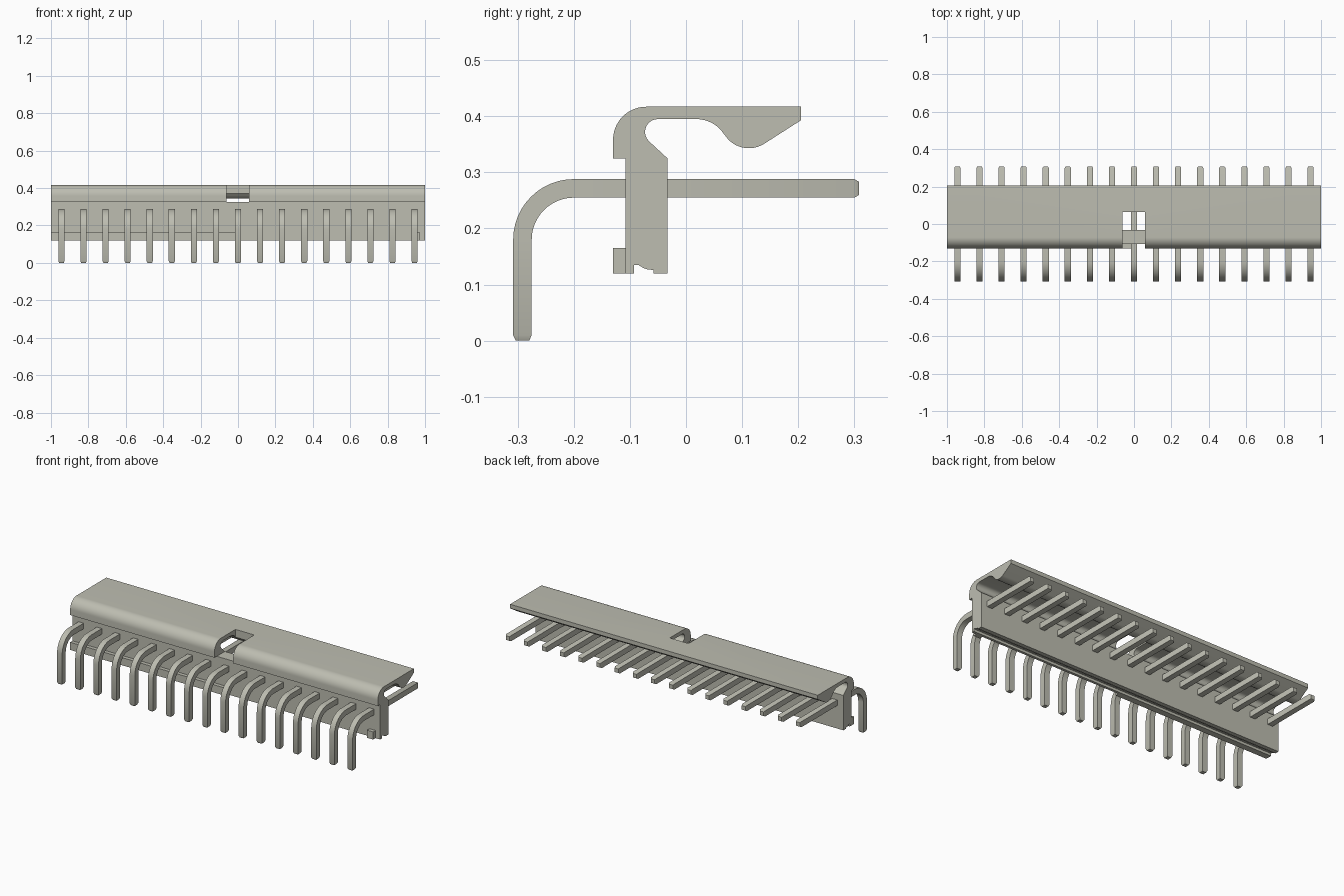
import bpy, bmesh
from math import sin, cos, pi, radians

cube = bpy.data.objects.get("Cube")
if cube:
    bpy.data.objects.remove(cube, do_unlink=True)

grey = bpy.data.materials.new("warm_grey")
grey.use_nodes = True
colour = (0.51, 0.51, 0.44, 1)
grey.diffuse_color = colour
grey.node_tree.nodes["Principled BSDF"].inputs["Base Color"].default_value = colour


def make_object(name, bm):
    bmesh.ops.recalc_face_normals(bm, faces=bm.faces)
    mesh = bpy.data.meshes.new(name)
    bm.to_mesh(mesh)
    bm.free()
    mesh.materials.append(grey)
    obj = bpy.data.objects.new(name, mesh)
    bpy.context.collection.objects.link(obj)
    return obj


def activate(obj):
    bpy.ops.object.select_all(action='DESELECT')
    obj.select_set(True)
    bpy.context.view_layer.objects.active = obj


def smooth(obj):
    activate(obj)
    bpy.ops.object.shade_smooth_by_angle(angle=radians(30))


def extrude_x(name, profile, x0, x1):
    """Extrude a (y, z) outline along x."""
    bm = bmesh.new()
    face = bm.faces.new([bm.verts.new((x0, y, z)) for y, z in profile])
    ext = bmesh.ops.extrude_face_region(bm, geom=[face])
    moved = [v for v in ext["geom"] if isinstance(v, bmesh.types.BMVert)]
    bmesh.ops.translate(bm, verts=moved, vec=(x1 - x0, 0, 0))
    return make_object(name, bm)


def box(name, x0, x1, y0, y1, z0, z1):
    return extrude_x(name, [(y0, z0), (y1, z0), (y1, z1), (y0, z1)], x0, x1)


def arc(cy, cz, r, a0, a1, n=10):
    angles = [radians(a0 + (a1 - a0) * i / n) for i in range(n + 1)]
    return [(cy + r * cos(a), cz + r * sin(a)) for a in angles]


# Housing: upright wall, curled hood and clamping bump in one outline
outline = [(-0.108, 0.12), (-0.093, 0.12), (-0.093, 0.135), (-0.085, 0.135),
           (-0.075, 0.129), (-0.068, 0.127), (-0.058, 0.126), (-0.058, 0.12),
           (-0.033, 0.12), (-0.033, 0.325)]
outline += arc(-0.05, 0.372, 0.023, 225, 90)
outline += arc(0.018, 0.335, 0.06, 90, 45)
outline += arc(0.112, 0.394, 0.051, 225, 303)
outline += [(0.205, 0.393), (0.205, 0.417)]
outline += arc(-0.071, 0.358, 0.059, 90, 180, 14)
outline += [(-0.13, 0.325), (-0.108, 0.325)]
housing = extrude_x("housing", outline, -1, 1)

# Key slot through the hood
cutter = box("slot_cutter", -0.062, 0.06, -0.2, 0.065, 0.3249, 0.5)
cutter.hide_render = True
cut = housing.modifiers.new("slot", 'BOOLEAN')
cut.object = cutter
cut.operation = 'DIFFERENCE'
cut.solver = 'EXACT'
activate(housing)
bpy.ops.object.modifier_apply(modifier=cut.name)
bpy.data.objects.remove(cutter, do_unlink=True)
smooth(housing)

# Front foot rail and the small end stop
box("foot_rail", -1, 0.015, -0.13, -0.107, 0.12, 0.165)
box("end_stop", 0.93, 0.97, -0.13, -0.107, 0.12, 0.165)


# Bent square pins with tapered tips
HALF = 0.0165


def pin(name, x):
    # each ring: centre y, centre z, direction of its outer side, half width
    rings = [(-0.2915, 0, pi, 0.012), (-0.2915, 0.01, pi, HALF)]
    for i in range(13):
        a = pi - i / 12 * pi / 2
        rings.append((-0.2 + 0.0915 * cos(a), 0.18 + 0.0915 * sin(a), a, HALF))
    rings += [(0.3, 0.2715, pi / 2, HALF), (0.308, 0.2715, pi / 2, 0.012)]
    bm = bmesh.new()
    loops = []
    for y, z, a, h in rings:
        loops.append([bm.verts.new((x + sx * h, y + s * h * cos(a), z + s * h * sin(a)))
                      for sx, s in ((-1, -1), (1, -1), (1, 1), (-1, 1))])
    for lo, hi in zip(loops, loops[1:]):
        for i in range(4):
            j = (i + 1) % 4
            bm.faces.new((lo[i], lo[j], hi[j], hi[i]))
    bm.faces.new(loops[0])
    bm.faces.new(loops[-1])
    smooth(make_object(name, bm))


for i in range(17):
    pin(f"pin_{i + 1}", (i - 8) * 0.118)
